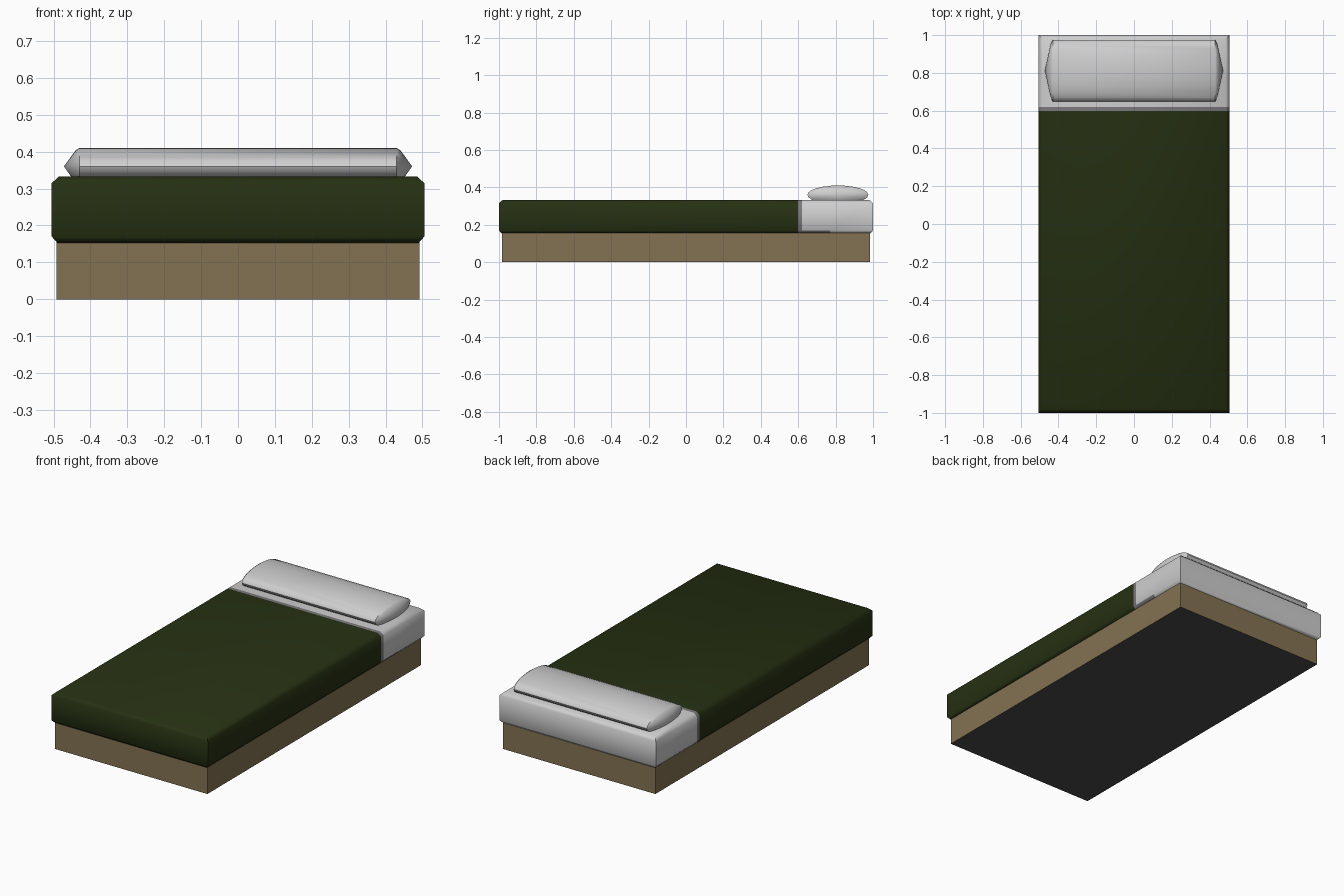
import bpy, bmesh, math

if "Cube" in bpy.data.objects:
    bpy.data.objects.remove(bpy.data.objects["Cube"])

def mat(name, r, g, b):
    m = bpy.data.materials.new(name)
    m.diffuse_color = (r, g, b, 1)
    m.use_nodes = True
    m.node_tree.nodes["Principled BSDF"].inputs["Base Color"].default_value = m.diffuse_color
    return m

green = mat("dark green blanket", 0.019, 0.030, 0.006)
white = mat("white linen", 0.62, 0.62, 0.63)
grey = mat("grey blanket fold", 0.20, 0.19, 0.20)
wood = mat("brown wood", 0.23, 0.17, 0.085)
dark = mat("dark underside", 0.07, 0.07, 0.07)

def skin(bm, rings):
    """Join successive closed rings of points with quads."""
    vs = [[bm.verts.new(p) for p in r] for r in rings]
    for a, b in zip(vs, vs[1:]):
        n = len(a)
        for i in range(n):
            bm.faces.new((a[i], a[(i + 1) % n], b[(i + 1) % n], b[i]))
    return vs

def finish(bm, name, mats, rule=None, angle=None):
    bmesh.ops.recalc_face_normals(bm, faces=bm.faces)
    if rule:
        for f in bm.faces:
            f.material_index = rule(f.calc_center_median(), f.normal)
    me = bpy.data.meshes.new(name)
    bm.to_mesh(me)
    bm.free()
    for m in mats:
        me.materials.append(m)
    ob = bpy.data.objects.new(name, me)
    bpy.context.collection.objects.link(ob)
    if angle:
        bpy.ops.object.select_all(action='DESELECT')
        ob.select_set(True)
        bpy.context.view_layer.objects.active = ob
        bpy.ops.object.shade_smooth_by_angle(angle=math.radians(angle))
    return ob

def rect(x, y, z):
    return [(-x, -y, z), (x, -y, z), (x, y, z), (-x, y, z)]

# Wooden base with dark underside
bm = bmesh.new()
v = skin(bm, [rect(0.492, 0.985, 0), rect(0.492, 0.985, 0.16)])
bm.faces.new(v[0])
bm.faces.new(v[-1])
finish(bm, "bed_base", [wood, dark], lambda c, n: 1 if n.z < -0.5 else 0)

# Mattress with chamfered top and bottom, cut where the blanket ends
bm = bmesh.new()
v = skin(bm, [rect(0.505 - i, 1 - i, z) for i, z in
              [(0.015, 0.153), (0, 0.17), (0, 0.315), (0.02, 0.333)]])
bm.faces.new(v[0])
bm.faces.new(v[-1])
for y in (0.598, 0.62, 0.77):
    bmesh.ops.bisect_plane(bm, geom=bm.verts[:] + bm.edges[:] + bm.faces[:],
                           plane_co=(0, y, 0), plane_no=(0, 1, 0))

def bedding(c, n):
    if c.y < 0.598:
        return 0
    if c.y < 0.62 or (c.y < 0.77 and c.z < 0.17 and c.x > 0.4):
        return 1
    return 2

finish(bm, "mattress", [green, grey, white], bedding, 50)

# Pillow: lens cross-section, pointed ends
def lens(x, s, n=24):
    return [(x, 0.812 + 0.163 * s * math.cos(2 * math.pi * i / n),
             0.36 + 0.05 * s * math.sin(2 * math.pi * i / n)) for i in range(n)]

bm = bmesh.new()
v = skin(bm, [lens(x, s) for x, s in
              [(-0.441, 0.86), (-0.43, 1), (0.43, 1), (0.441, 0.86)]])
for ring, x in ((v[0], -0.472), (v[-1], 0.472)):
    tip = bm.verts.new((x, 0.812, 0.36))
    for i in range(len(ring)):
        bm.faces.new((ring[i], ring[(i + 1) % len(ring)], tip))
finish(bm, "pillow", [white], None, 40)
